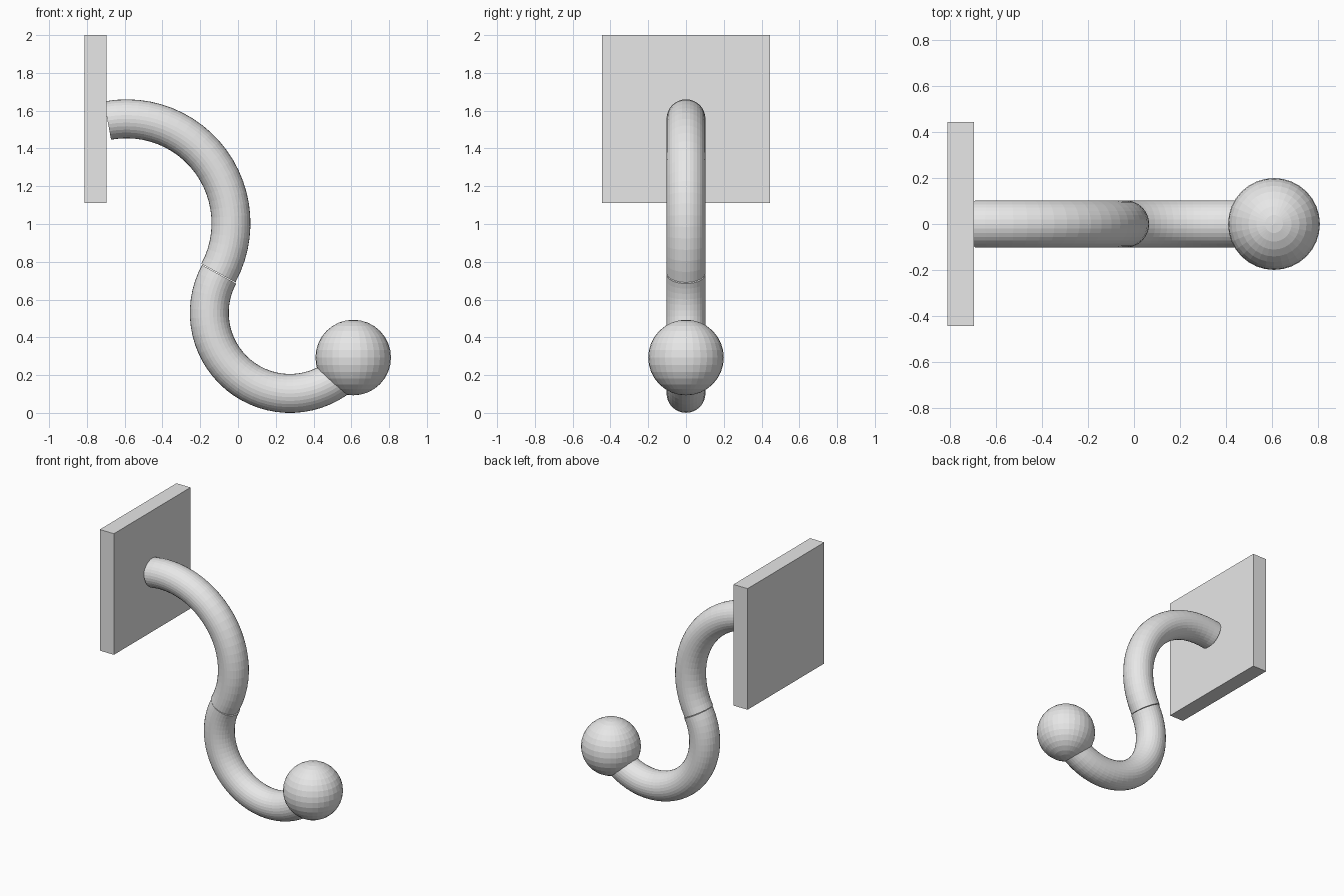
import bpy, bmesh, math

if "Cube" in bpy.data.objects:
    bpy.data.objects.remove(bpy.data.objects["Cube"])

grey = bpy.data.materials.new("light grey")
grey.diffuse_color = (0.8, 0.8, 0.8, 1)
grey.use_nodes = True
grey.node_tree.nodes["Principled BSDF"].inputs["Base Color"].default_value = grey.diffuse_color


def finish(name, bm):
    bmesh.ops.recalc_face_normals(bm, faces=bm.faces[:])
    mesh = bpy.data.meshes.new(name)
    bm.to_mesh(mesh)
    bm.free()
    mesh.materials.append(grey)
    obj = bpy.data.objects.new(name, mesh)
    bpy.context.collection.objects.link(obj)


def arc_tube(name, cx, cz, radius, start, end, tube=0.103, steps=24, sides=32):
    """Round tube swept along an arc in the xz plane, with flat end caps."""
    bm = bmesh.new()
    rings = []
    for i in range(steps + 1):
        a = math.radians(start + (end - start) * i / steps)
        ring = []
        for j in range(sides):
            t = math.tau * j / sides
            r = radius + tube * math.cos(t)
            ring.append(bm.verts.new((cx + r * math.cos(a), tube * math.sin(t),
                                      cz + r * math.sin(a))))
        rings.append(ring)
    for a, b in zip(rings, rings[1:]):
        for j in range(sides):
            k = (j + 1) % sides
            bm.faces.new((a[j], a[k], b[k], b[j]))
    bm.faces.new(rings[0])
    bm.faces.new(rings[-1])
    finish(name, bm)


# Wall plate
bm = bmesh.new()
bmesh.ops.create_cube(bm, size=1)
bmesh.ops.scale(bm, vec=(0.115, 0.89, 0.89), verts=bm.verts)
bmesh.ops.translate(bm, vec=(-0.755, 0, 1.555), verts=bm.verts)
finish("wall_plate", bm)

# S-shaped hook arm: two tangent arcs
arc_tube("upper_arm", -0.59, 1.004, 0.553, 100.5, -28.5)
arc_tube("lower_arm", 0.275, 0.53, 0.427, 151.5, 320, steps=32)

# Ball at the tip
bm = bmesh.new()
bmesh.ops.create_uvsphere(bm, u_segments=32, v_segments=16, radius=0.2)
bmesh.ops.translate(bm, vec=(0.61, 0, 0.293), verts=bm.verts)
finish("ball_tip", bm)
